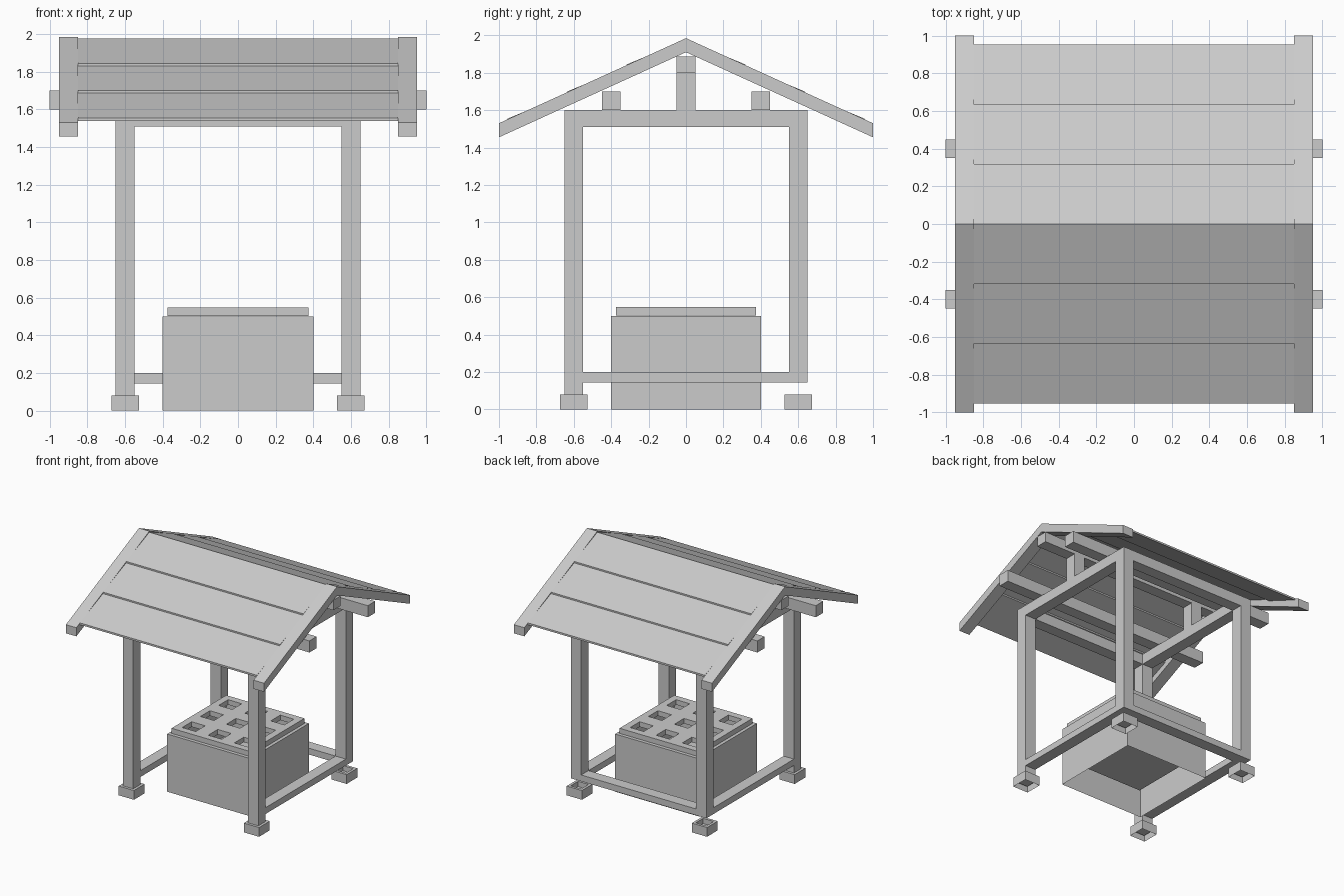
import bpy, bmesh

if "Cube" in bpy.data.objects:
    bpy.data.objects.remove(bpy.data.objects["Cube"])


def finish(name, bm):
    bmesh.ops.recalc_face_normals(bm, faces=bm.faces)
    me = bpy.data.meshes.new(name)
    bm.to_mesh(me)
    bm.free()
    ob = bpy.data.objects.new(name, me)
    bpy.context.collection.objects.link(ob)
    return ob


def box(name, x0, x1, y0, y1, z0, z1):
    bm = bmesh.new()
    bmesh.ops.create_cube(bm, size=1)
    for v in bm.verts:
        v.co = ((x0 + x1) / 2 + v.co.x * (x1 - x0),
                (y0 + y1) / 2 + v.co.y * (y1 - y0),
                (z0 + z1) / 2 + v.co.z * (z1 - z0))
    return finish(name, bm)


def extrude_x(name, profile, x0, x1):
    """Closed (y, z) profile swept along x."""
    bm = bmesh.new()
    f = bm.faces.new([bm.verts.new((x0, y, z)) for y, z in profile])
    r = bmesh.ops.extrude_face_region(bm, geom=[f])
    for v in r['geom']:
        if isinstance(v, bmesh.types.BMVert):
            v.co.x = x1
    return finish(name, bm)


def shell(name, cx, cy, half, height, rim, floor):
    """Box with open bottom and a recessed top."""
    bm = bmesh.new()
    rings = []
    for h, z in ((half, 0), (half, height), (half - rim, height), (half - rim, floor)):
        rings.append([bm.verts.new((cx + sx * h, cy + sy * h, z))
                      for sx, sy in ((-1, -1), (1, -1), (1, 1), (-1, 1))])
    for a, b in zip(rings, rings[1:]):
        for i in range(4):
            j = (i + 1) % 4
            bm.faces.new((a[i], a[j], b[j], b[i]))
    bm.faces.new(rings[-1])
    return finish(name, bm)


# Posts and hollow footings (rear posts stop at the lower rail)
for sx, side in ((-1, "left"), (1, "right")):
    for sy, end in ((-1, "front"), (1, "back")):
        x, y = sx * 0.6, sy * 0.6
        box(f"{end}_{side}_post", x - .05, x + .05, y - .05, y + .05,
            0.04 if sy < 0 else 0.145, 1.6)
        shell(f"{end}_{side}_footing", x, y, 0.073, 0.08, 0.023, 0.035)

# Side rails, top beams and king posts
for sx, side in ((-1, "left"), (1, "right")):
    x0, x1 = sx * 0.6 - .05, sx * 0.6 + .05
    box(f"{side}_lower_rail", x0, x1, -.55, .55, 0.145, 0.2)
    box(f"{side}_top_beam", x0, x1, -.55, .55, 1.51, 1.6)
    box(f"{side}_king_post", x0, x1, -.05, .05, 1.6, 1.8)
box("back_lower_rail", -.55, .55, .55, .65, 0.145, 0.2)
for sy, end in ((-1, "front"), (1, "back")):
    y = sy * 0.6
    box(f"{end}_top_beam", -.55, .55, y - .05, y + .05, 1.51, 1.6)
    # Purlins
    box(f"{end}_purlin", -1, 1, sy * .4 - .05, sy * .4 + .05, 1.6, 1.7)
box("ridge_beam", -.95, .95, -.05, .05, 1.8, 1.887)

# Gable rafters
rafter = [(0, 1.985), (1, 1.53), (1, 1.455), (0, 1.91), (-1, 1.455), (-1, 1.53)]
extrude_x("left_rafters", rafter, -.95, -.85)
extrude_x("right_rafters", rafter, .85, .95)

# Lapped roof boards, three on each slope
for sy, end in ((-1, "front"), (1, "back")):
    for i in range(3):
        ya, yb = i * 0.318, (i + 1) * 0.318
        za, zb = 1.985 - .455 * ya - .009, 1.985 - .455 * yb + .004
        t = 0.016
        extrude_x(f"{end}_roof_board_{i + 1}",
                  [(sy * ya, za), (sy * yb, zb), (sy * yb, zb - t), (sy * ya, za - t)],
                  -.85, .85)

# Central bin
shell("bin", 0, 0, 0.4, 0.5, 0.04, 0.21)

# Lid with nine square openings
ticks = [-.375, -.315, -.185, -.065, .065, .185, .315, .375]
bm = bmesh.new()
grid = [[bm.verts.new((x, y, 0.503)) for y in ticks] for x in ticks]
for i in range(7):
    for j in range(7):
        if not (i % 2 and j % 2):
            bm.faces.new((grid[i][j], grid[i + 1][j], grid[i + 1][j + 1], grid[i][j + 1]))
r = bmesh.ops.extrude_face_region(bm, geom=bm.faces[:], use_keep_orig=True)
for v in r['geom']:
    if isinstance(v, bmesh.types.BMVert):
        v.co.z = 0.547
finish("bin_lid", bm)
